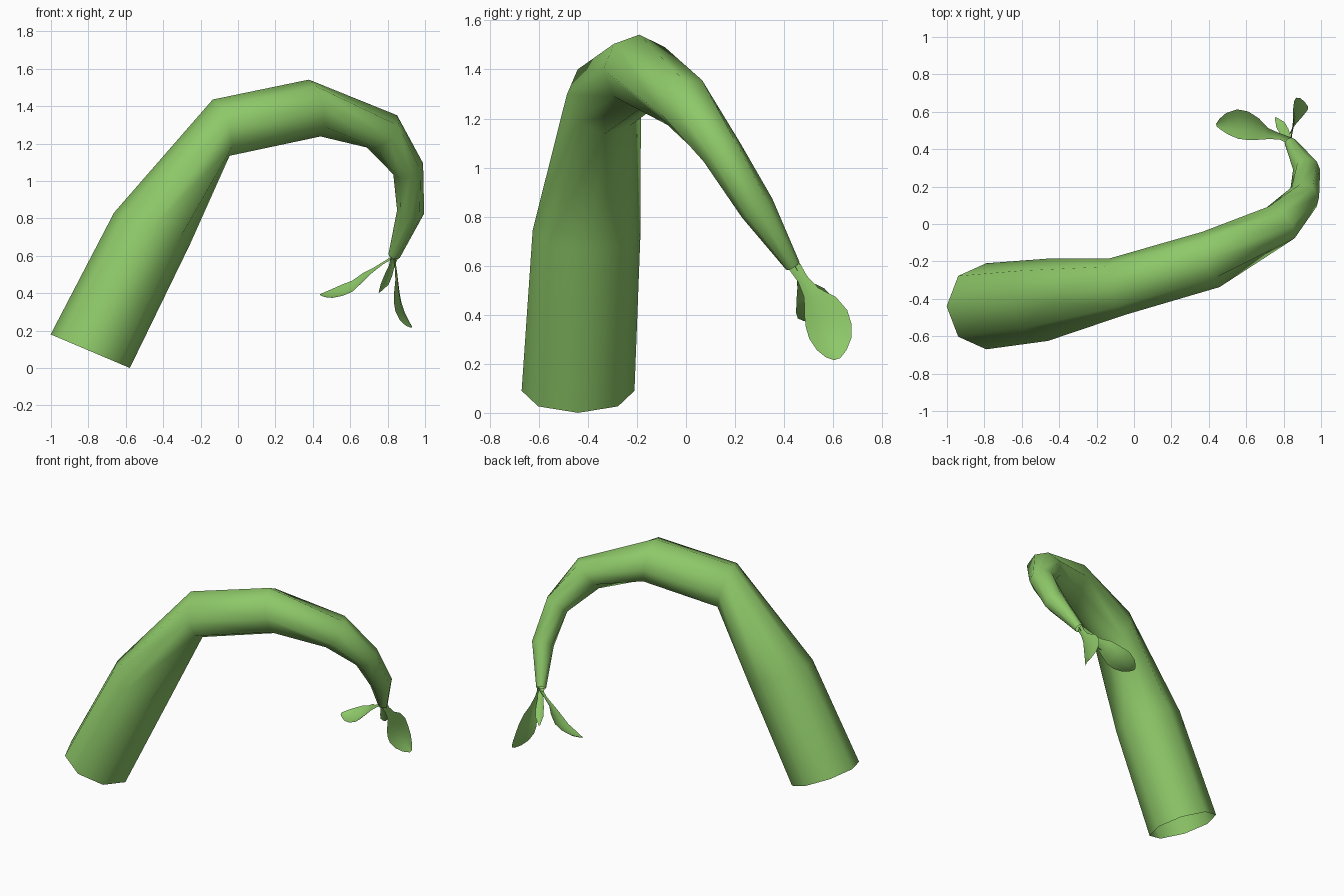
import bpy, math
from mathutils import Vector

green = bpy.data.materials.new("leaf green")
green.diffuse_color = (0.27, 0.58, 0.14, 1)


def make(name, verts, faces):
    me = bpy.data.meshes.new(name)
    me.from_pydata(verts, [], faces)
    me.materials.append(green)
    ob = bpy.data.objects.new(name, me)
    bpy.context.collection.objects.link(ob)
    for p in me.polygons:
        p.use_smooth = True
    return ob


def grid_faces(rows, cols, wrap):
    n = cols if wrap else cols - 1
    return [(r * cols + c, r * cols + (c + 1) % cols,
             (r + 1) * cols + (c + 1) % cols, (r + 1) * cols + c)
            for r in range(rows - 1) for c in range(n)]


# Arched stalk: centre, ring normal and radius of each eight-sided ring
rings = [
    ((-0.79, -0.44, 0.09), (0.39, 0, 0.92), 0.23),
    ((-0.46, -0.405, 0.745), (0.39, 0, 0.92), 0.22),
    ((-0.09, -0.335, 1.285), (0.93, 0.28, 0.28), 0.157),
    ((0.41, -0.19, 1.39), (0.93, 0.31, 0.19), 0.155),
    ((0.77, -0.005, 1.265), (0.62, 0.53, -0.58), 0.118),
    ((0.91, 0.145, 1.065), (0.30, 0.50, -0.80), 0.085),
    ((0.923, 0.29, 0.835), (-0.10, 0.53, -0.83), 0.073),
    ((0.835, 0.435, 0.60), (-0.27, 0.53, -0.80), 0.032),
]
SIDES = 8
verts = []
for centre, normal, radius in rings:
    n = Vector(normal).normalized()
    u = (Vector((0, 1, 0)) - n * n.y).normalized()
    v = n.cross(u)
    for i in range(SIDES):
        a = math.tau * i / SIDES
        verts.append(Vector(centre) + radius * (u * math.cos(a) + v * math.sin(a)))
make("stalk", verts, grid_faces(len(rings), SIDES, True))


# Thin cupped leaf: each station is a centre point and a half width
def leaf(name, stations, side, cup):
    cols = 5
    pts = [Vector(s[0]) for s in stations]
    verts = []
    for i, p in enumerate(pts):
        t = (pts[min(i + 1, len(pts) - 1)] - pts[max(i - 1, 0)]).normalized()
        s = Vector(side)
        s = (s - t * s.dot(t)).normalized()
        up = t.cross(s)
        for c in range(cols):
            k = c / (cols - 1) * 2 - 1
            w = stations[i][1]
            verts.append(p + s * k * w + up * cup * w * k * k)
    make(name, verts, grid_faces(len(pts), cols, False))


leaf("long_leaf", [
    ((0.84, 0.445, 0.595), 0.022), ((0.78, 0.47, 0.56), 0.018),
    ((0.72, 0.485, 0.515), 0.032), ((0.675, 0.51, 0.475), 0.062),
    ((0.62, 0.53, 0.425), 0.082), ((0.56, 0.54, 0.40), 0.084),
    ((0.50, 0.54, 0.385), 0.062), ((0.46, 0.535, 0.385), 0.032),
    ((0.44, 0.53, 0.39), 0.008)], (0, 0.93, 0.36), -0.2)

leaf("hanging_leaf", [
    ((0.84, 0.44, 0.60), 0.026), ((0.845, 0.475, 0.545), 0.022),
    ((0.852, 0.51, 0.49), 0.035), ((0.857, 0.545, 0.435), 0.075),
    ((0.863, 0.57, 0.385), 0.092), ((0.872, 0.585, 0.335), 0.092),
    ((0.89, 0.60, 0.285), 0.075), ((0.912, 0.61, 0.245), 0.045),
    ((0.93, 0.617, 0.22), 0.012)], (0.12, 0.92, 0.39), -0.2)

leaf("small_leaf", [
    ((0.835, 0.44, 0.60), 0.024), ((0.82, 0.465, 0.55), 0.018),
    ((0.80, 0.50, 0.50), 0.026), ((0.78, 0.535, 0.45), 0.026),
    ((0.755, 0.57, 0.405), 0.004)], (0.9, 0.3, 0.3), 0.3)
